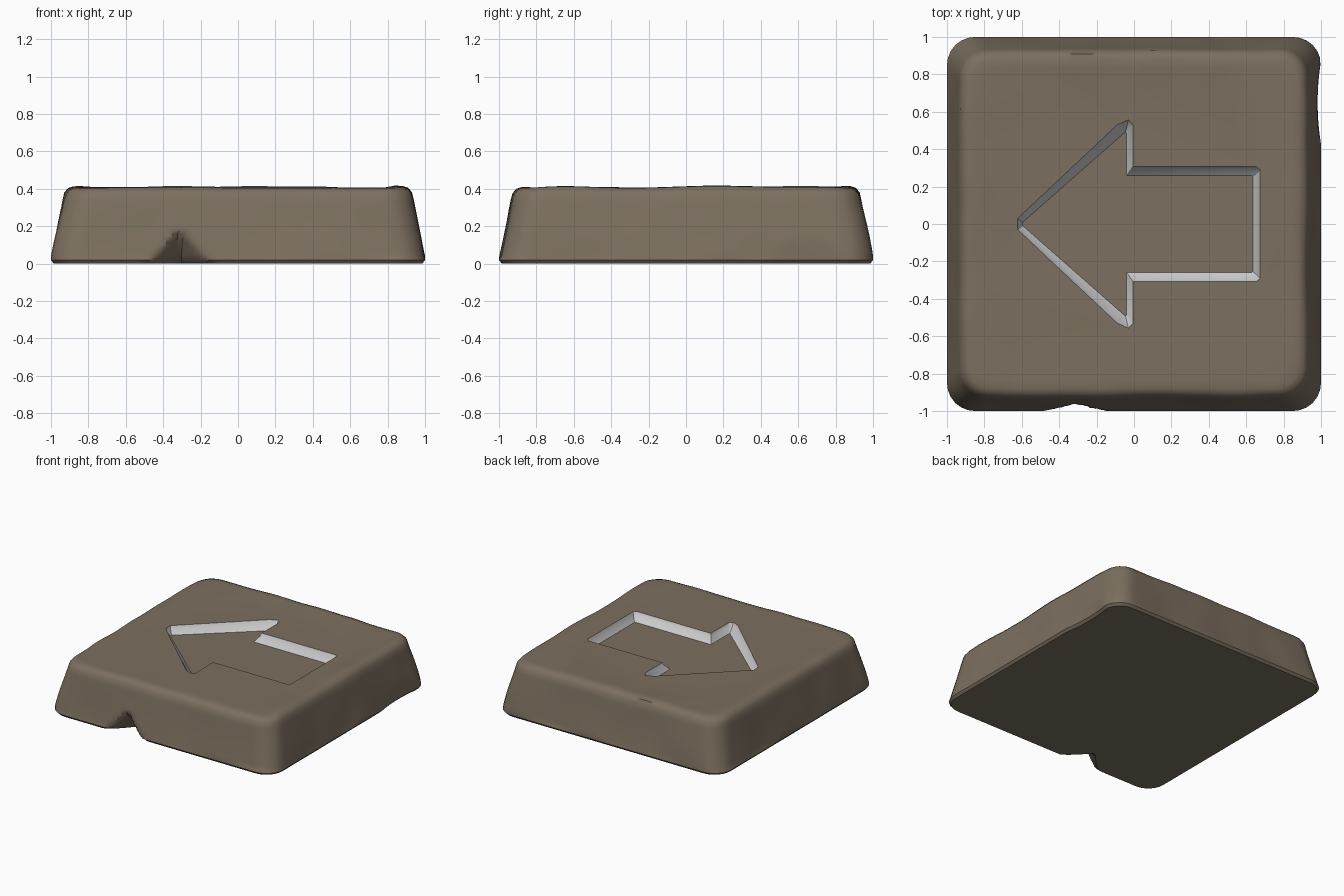
import bpy, bmesh, math
from mathutils import Vector, noise

if "Cube" in bpy.data.objects:
    bpy.data.objects.remove(bpy.data.objects["Cube"])


def material(name, rgb):
    m = bpy.data.materials.new(name)
    m.diffuse_color = (*rgb, 1)
    m.use_nodes = True
    m.node_tree.nodes["Principled BSDF"].inputs["Base Color"].default_value = m.diffuse_color
    return m


def outline(half, r, per_side=56, per_corner=6):
    """Rounded square, counter-clockwise."""
    pts = []
    c = half - r
    for k in range(4):
        rot = k * math.pi / 2
        def turn(x, y):
            return (x * math.cos(rot) - y * math.sin(rot),
                    x * math.sin(rot) + y * math.cos(rot))
        for i in range(per_side):
            pts.append(turn(half, -c + 2 * c * i / per_side))
        for i in range(per_corner):
            a = math.pi / 2 * i / per_corner
            pts.append(turn(c + r * math.cos(a), c + r * math.sin(a)))
    return pts


def weather(x, y, z):
    """Worn stone: gentle waviness plus chips along the base."""
    edge = max(abs(x), abs(y))
    w = noise.noise(Vector((x * 3, y * 3, z * 3 + 5)))
    if 0.02 < z < 0.4:
        s = 1 + 0.010 * w
        x, y = x * s, y * s
    if z > 0.35 and edge > 0.8:
        z += 0.013 * max(0, w + 0.1)
    if y < -0.8:                       # deep chip in the front
        h = 0.20 * max(0, 1 - abs(x + 0.31) / 0.19) ** 1.3
        y += 0.9 * max(0, h - z)
    if x > 0.8:                        # shallow dent in the right side
        h = 0.14 * max(0, 1 - ((y - 0.65) / 0.24) ** 2)
        x -= 0.15 * max(0, h - z)
    return max(-1, min(1, x)), max(-1, min(1, y)), z


def bridge(bm, a, b, mat=0):
    n = len(a)
    for i in range(n):
        j = (i + 1) % n
        bm.faces.new((a[i], a[j], b[j], b[i])).material_index = mat


bm = bmesh.new()

# Slab body: tapered sides and a soft upper rim
TOP = 0.406
levels = [(0.985, 0.14, 0.0), (1.0, 0.15, 0.018)]
levels += [(1.0 - 0.065 * t / 14, 0.15, 0.018 + 0.32 * t / 14) for t in range(1, 15)]
levels += [(0.925, 0.14, 0.372), (0.905, 0.13, 0.396), (0.88, 0.12, 0.405),
           (0.84, 0.11, TOP), (0.78, 0.10, TOP)]
rings = []
for i, (half, r, z) in enumerate(levels):
    pts = outline(half, r)
    if i == len(levels) - 1:
        rings.append([bm.verts.new((x, y, z)) for x, y in pts])
    else:
        rings.append([bm.verts.new(weather(x, y, z)) for x, y in pts])
for a, b in zip(rings, rings[1:]):
    bridge(bm, a, b)
bm.faces.new(rings[0][::-1])

# Recessed arrow: half profiles of the outer edge and the floor, mirrored in y
outer = [(-0.622, 0.03), (-0.09, 0.53), (-0.03, 0.557), (-0.005, 0.53),
         (-0.005, 0.307), (0.655, 0.307), (0.673, 0.29)]
inner = [(-0.597, 0.008), (-0.055, 0.485), (-0.045, 0.494), (-0.04, 0.485),
         (-0.04, 0.258), (0.63, 0.258), (0.635, 0.253)]


def mirrored(half):
    return half + [(x, -y) for x, y in reversed(half)]


loops = []
for t, depth in ((0, 0), (0.2, 0.022), (1, 0.062)):
    loops.append([bm.verts.new((p[0] + (q[0] - p[0]) * t,
                                p[1] + (q[1] - p[1]) * t, TOP - depth))
                  for p, q in zip(mirrored(outer), mirrored(inner))])
for a, b in zip(loops, loops[1:]):
    bridge(bm, a, b, 1)
bm.faces.new(loops[-1])

# Flat top between the rim and the arrow
border = [e for e in bm.edges if e.is_boundary]
bmesh.ops.triangle_fill(bm, edges=border, use_beauty=True, normal=(0, 0, 1))
bmesh.ops.recalc_face_normals(bm, faces=bm.faces[:])

mesh = bpy.data.meshes.new("arrow_stone_tile")
bm.to_mesh(mesh)
bm.free()
mesh.materials.append(material("brown_stone", (0.2, 0.16, 0.115)))
mesh.materials.append(material("pale_groove", (0.8, 0.8, 0.8)))
tile = bpy.data.objects.new("arrow_stone_tile", mesh)
bpy.context.collection.objects.link(tile)
bpy.context.view_layer.objects.active = tile
tile.select_set(True)
bpy.ops.object.shade_smooth_by_angle(angle=math.radians(35))
